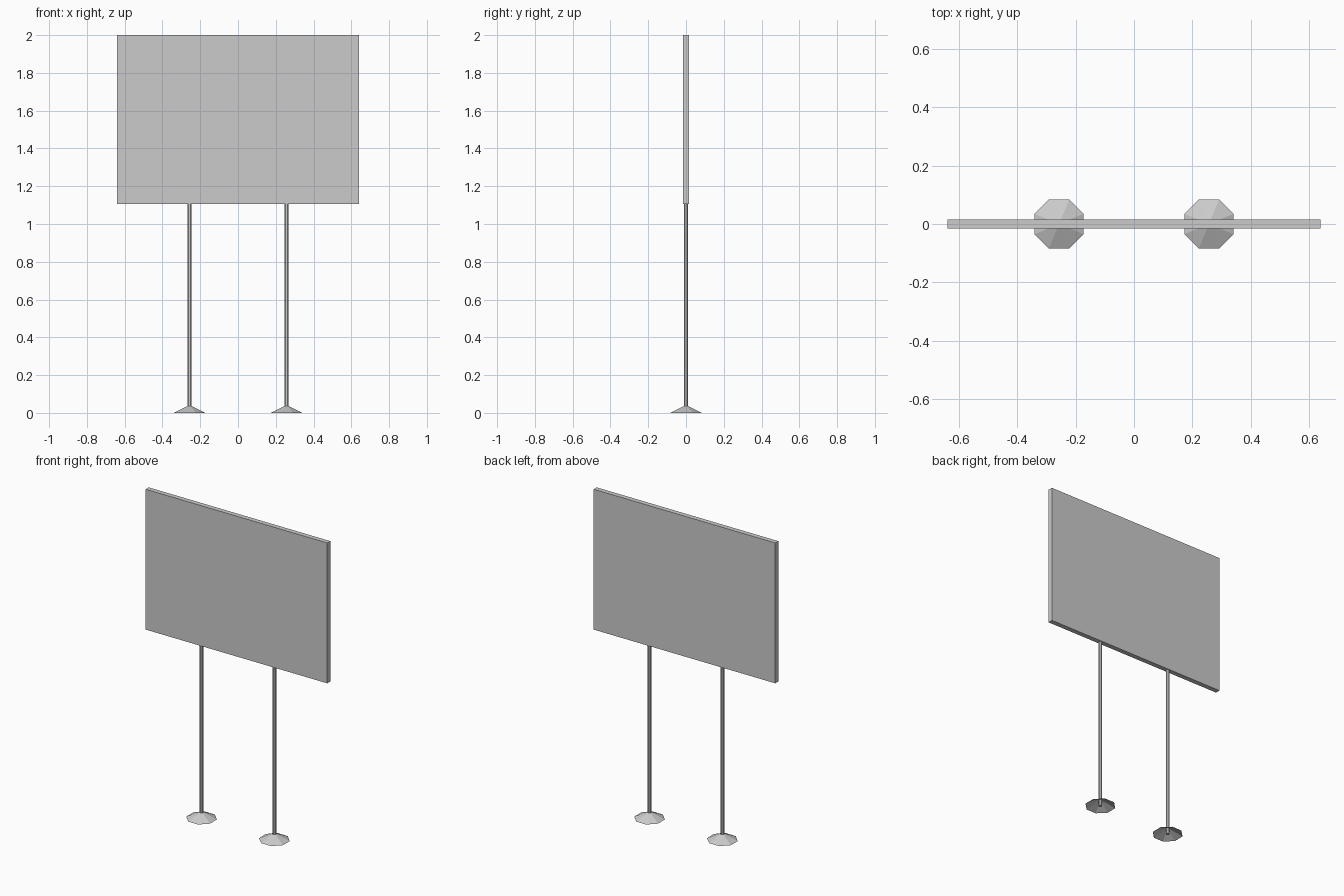
import bpy
import math

cube = bpy.data.objects.get("Cube")
if cube:
    bpy.data.objects.remove(cube, do_unlink=True)

# One plain grey for the whole sign
grey = bpy.data.materials.new("plain_grey")
grey.use_nodes = True
colour = (0.6, 0.6, 0.6, 1)
grey.diffuse_color = colour
grey.node_tree.nodes["Principled BSDF"].inputs["Base Color"].default_value = colour

PANEL_BOTTOM = 1.105
POST_X = 0.257
POST_RADIUS = 0.0115
FOOT_RADIUS = 0.084 / math.cos(math.pi / 8)
FOOT_HEIGHT = 0.037


def finish(name):
    obj = bpy.context.object
    obj.name = name
    obj.data.name = name
    obj.data.materials.append(grey)
    bpy.ops.object.transform_apply(location=False, rotation=True, scale=True)
    return obj


def tapered(name, x, r_bottom, r_top, z0, z1, fill):
    """Eight-sided upright part with flat sides facing the axes."""
    bpy.ops.mesh.primitive_cone_add(
        vertices=8, radius1=r_bottom, radius2=r_top, depth=z1 - z0,
        end_fill_type=fill, location=(x, 0, (z0 + z1) / 2),
        rotation=(0, 0, math.pi / 8))
    return finish(name)


# Board
bpy.ops.mesh.primitive_cube_add(size=1, location=(0, 0, (PANEL_BOTTOM + 2) / 2))
bpy.context.object.scale = (1.28, 0.031, 2 - PANEL_BOTTOM)
finish("sign_board")

# Posts on shallow feet that are hollow underneath
for side, x in (("left", POST_X), ("right", -POST_X)):
    tapered(side + "_post", x, POST_RADIUS, POST_RADIUS, 0, PANEL_BOTTOM, 'NGON')
    tapered(side + "_foot", x, FOOT_RADIUS, POST_RADIUS, 0, FOOT_HEIGHT, 'NOTHING')
